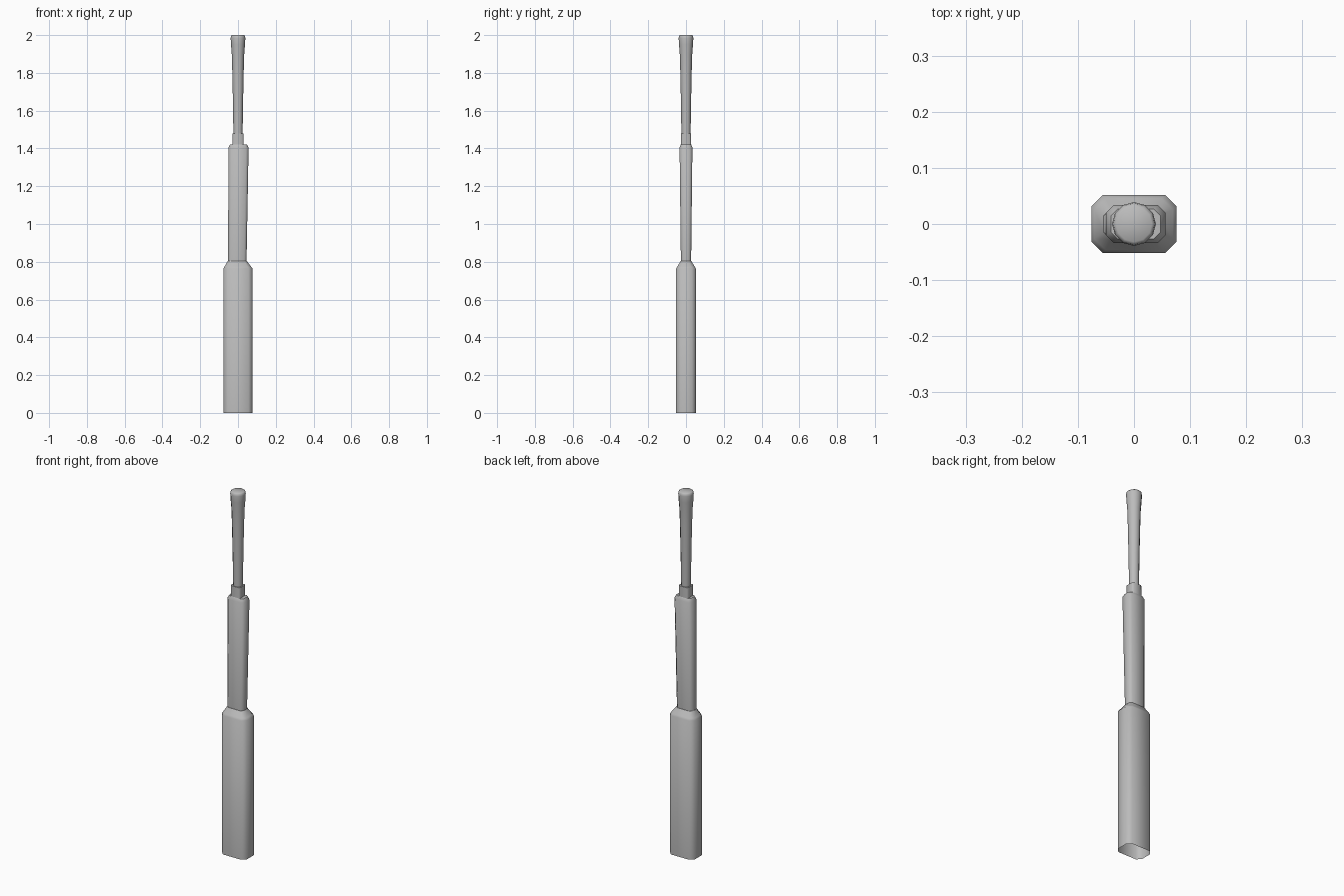
import bpy
import bmesh
import math

cube = bpy.data.objects.get("Cube")
if cube:
    bpy.data.objects.remove(cube, do_unlink=True)

grey = bpy.data.materials.new("plain grey")
grey.use_nodes = True
grey.diffuse_color = (0.5, 0.5, 0.5, 1)
grey.node_tree.nodes["Principled BSDF"].inputs["Base Color"].default_value = (0.5, 0.5, 0.5, 1)


def octagon(z, cx, hx, hy, cut):
    """Rectangle with chamfered corners, counter-clockwise."""
    quarter = [(hx, hy - cut), (hx - cut, hy)]
    pts = quarter + [(-x, y) for x, y in reversed(quarter)]
    pts += [(-x, -y) for x, y in pts]
    return [(cx + x, y, z) for x, y in pts]


def circle(z, r, sides=12):
    steps = [2 * math.pi * i / sides for i in range(sides)]
    return [(r * math.cos(a), r * math.sin(a), z) for a in steps]


def loft(name, sections, cap_bottom=True, angle=40):
    """Skin a stack of equal-count sections."""
    bm = bmesh.new()
    rings = [[bm.verts.new(p) for p in s] for s in sections]
    for a, b in zip(rings, rings[1:]):
        for i in range(len(a)):
            j = (i + 1) % len(a)
            bm.faces.new((a[i], a[j], b[j], b[i]))
    bm.faces.new(rings[-1])
    if cap_bottom:
        bm.faces.new(rings[0][::-1])
    mesh = bpy.data.meshes.new(name)
    bm.to_mesh(mesh)
    bm.free()
    mesh.materials.append(grey)
    ob = bpy.data.objects.new(name, mesh)
    bpy.context.collection.objects.link(ob)
    bpy.ops.object.select_all(action='DESELECT')
    ob.select_set(True)
    bpy.context.view_layer.objects.active = ob
    bpy.ops.object.shade_smooth_by_angle(angle=math.radians(angle))
    return ob


# Wide hollow base, open underneath, with a sloping shoulder
loft("base_sleeve", [
    octagon(0, 0, 0.076, 0.052, 0.021),
    octagon(0.765, 0, 0.076, 0.052, 0.021),
    octagon(0.775, -0.001, 0.07, 0.046, 0.02),
    octagon(0.805, -0.004, 0.05, 0.028, 0.013),
], cap_bottom=False, angle=50)

# Middle shaft, leaning slightly to the side
loft("middle_shaft", [
    octagon(0.79, -0.004, 0.049, 0.027, 0.013),
    octagon(1.405, 0.003, 0.053, 0.034, 0.014),
    octagon(1.422, 0.003, 0.044, 0.027, 0.012),
], angle=50)

# Square collar under the grip
loft("collar", [
    octagon(1.41, 0, 0.029, 0.027, 0.006),
    octagon(1.48, 0, 0.029, 0.026, 0.006),
], angle=50)

# Round grip, flaring to a rounded end
grip = [(1.46, 0.024), (1.65, 0.027), (1.8, 0.030), (1.9, 0.033),
        (1.95, 0.037), (1.985, 0.039), (1.996, 0.037), (2.0, 0.032)]
loft("grip", [circle(z, r) for z, r in grip], angle=60)
